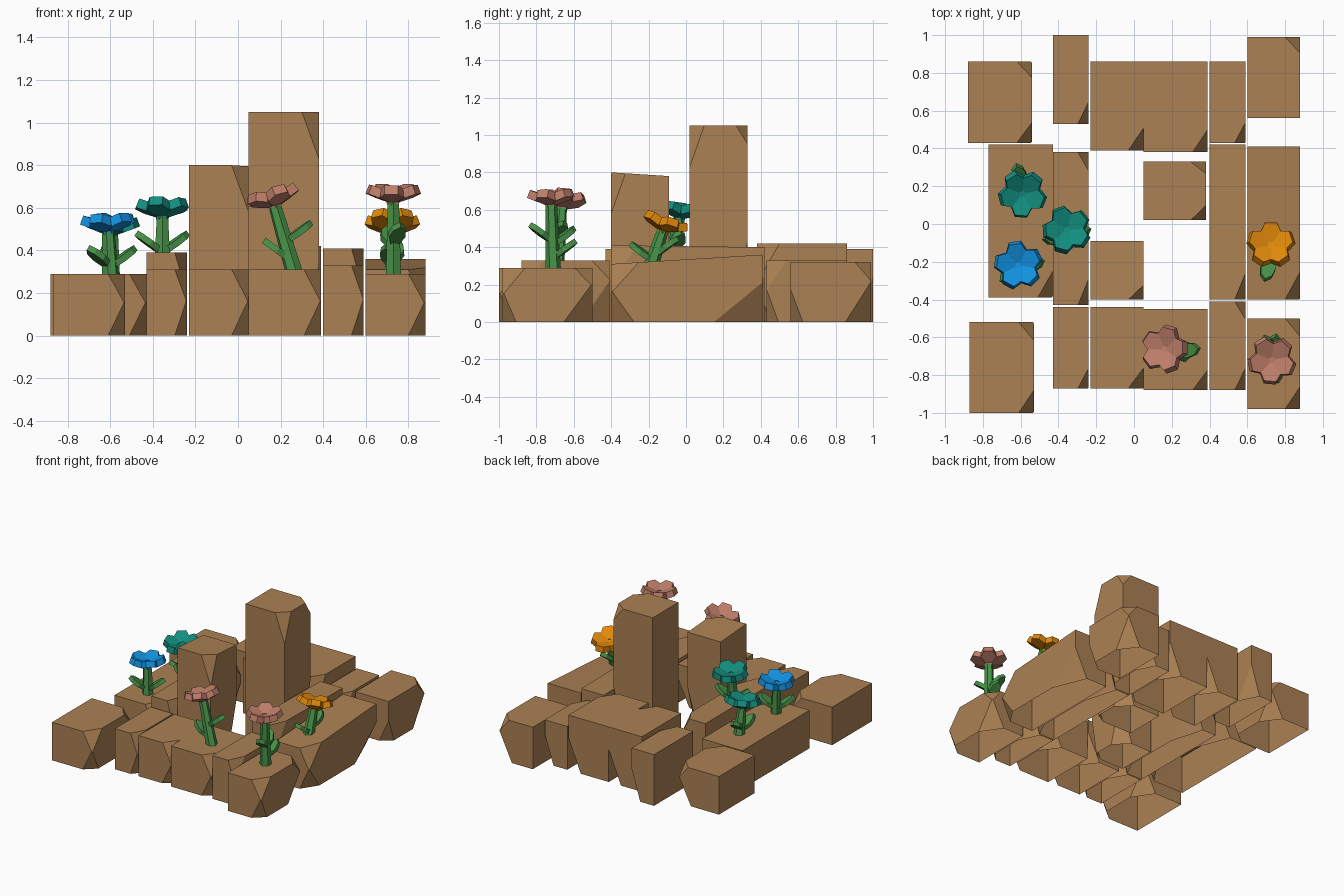
import bpy, bmesh, math
from mathutils import Vector, Matrix

cube = bpy.data.objects.get("Cube")
if cube:
    bpy.data.objects.remove(cube, do_unlink=True)


def material(name, color):
    m = bpy.data.materials.new(name)
    m.use_nodes = True
    m.diffuse_color = (*color, 1)
    m.node_tree.nodes["Principled BSDF"].inputs["Base Color"].default_value = (*color, 1)
    return m


earth = material("brown_earth", (0.41, 0.22, 0.087))
green = material("leaf_green", (0.065, 0.29, 0.065))
teal = material("teal_petal", (0.006, 0.27, 0.21))
blue = material("blue_petal", (0.006, 0.29, 0.76))
orange = material("orange_petal", (0.75, 0.25, 0.003))
pink = material("dusty_pink_petal", (0.52, 0.21, 0.145))


def finish(bm, name, mat):
    bmesh.ops.recalc_face_normals(bm, faces=bm.faces)
    mesh = bpy.data.meshes.new(name)
    bm.to_mesh(mesh)
    bm.free()
    mesh.materials.append(mat)
    ob = bpy.data.objects.new(name, mesh)
    bpy.context.collection.objects.link(ob)
    return ob


def chip(bm, corner, size):
    """Slice off a box corner; size is signed, pointing into the box."""
    c = Vector(corner)
    a, b, d = (c + Vector([size[i] if i == k else 0 for i in range(3)]) for k in range(3))
    n = (b - a).cross(d - a).normalized()
    if n.dot(c - a) < 0:
        n = -n
    geom = bm.verts[:] + bm.edges[:] + bm.faces[:]
    bmesh.ops.bisect_plane(bm, geom=geom, dist=1e-5, plane_co=a, plane_no=n, clear_outer=True)
    bmesh.ops.holes_fill(bm, edges=[e for e in bm.edges if e.is_boundary], sides=0)


def block(name, x0, x1, y0, y1, front_h, back_h, chips):
    """Hollow stone with chipped corners on its +x side and an open underside."""
    bm = bmesh.new()
    bmesh.ops.create_cube(bm, size=1)
    for v in bm.verts:
        h = front_h if v.co.y < 0 else back_h
        v.co = (x1 if v.co.x > 0 else x0, y1 if v.co.y > 0 else y0, h if v.co.z > 0 else 0)
    w, d = x1 - x0, y1 - y0
    low = 0.12 + 0.3 * front_h
    dx = min(0.08, 0.3 * w)
    if "F" in chips:
        chip(bm, (x1, y0, front_h), (-dx, 0.25 * d if d < 0.6 else 0.14, -min(0.22, front_h * 0.5)))
    if "B" in chips:
        chip(bm, (x1, y1, back_h), (-dx, -0.2 * d if d < 0.6 else -0.1, -0.1))
    chip(bm, (x1, y0, 0), (-dx, 0.15 * d, low * 0.8))
    chip(bm, (x1, y1, 0), (-dx * 1.3, -0.32 * d, low))
    bm.normal_update()
    under = [f for f in bm.faces if all(v.co.z < 1e-4 for v in f.verts)]
    bmesh.ops.delete(bm, geom=under, context="FACES")
    finish(bm, name, earth)


blocks = [
    ("front_left_stone", -.87, -.53, -1, -.52, .29, .29, "FB"),
    ("front_stone_a", -.43, -.24, -.87, -.44, .31, .31, "F"),
    ("front_stone_b", -.23, .05, -.87, -.44, .31, .31, "F"),
    ("front_stone_c", .05, .39, -.88, -.45, .31, .31, "F"),
    ("front_stone_d", .4, .59, -.88, -.41, .33, .33, "FB"),
    ("front_right_stone", .6, .88, -.98, -.5, .29, .29, "FB"),
    ("left_slab", -.77, -.43, -.39, .42, .29, .29, "F"),
    ("inner_left_slab", -.43, -.24, -.43, .38, .39, .39, "FB"),
    ("short_pillar", -.23, .05, -.4, -.09, .8, .78, "F"),
    ("tall_pillar", .05, .38, .02, .33, 1.05, 1.05, "FB"),
    ("inner_right_slab", .4, .59, -.4, .42, .41, .4, "F"),
    ("right_slab", .6, .88, -.4, .41, .31, .36, "F"),
    ("back_left_stone", -.88, -.54, .43, .86, .29, .29, "FB"),
    ("back_stone_a", -.43, -.24, .53, 1, .39, .39, "F"),
    ("back_stone_b", -.23, .05, .39, .86, .42, .42, "F"),
    ("back_stone_c", .05, .39, .38, .86, .42, .42, "F"),
    ("back_stone_d", .4, .59, .43, .86, .33, .33, "F"),
    ("back_right_stone", .6, .88, .56, .99, .32, .32, "B"),
]
for row in blocks:
    block(*row)


def plate(bm, outline, thick, matrix):
    """Thick flat plate from a half outline of (distance, half width)."""
    pts = outline + [(r, -w) for r, w in reversed(outline) if w > 0]
    rings = [[bm.verts.new(matrix @ Vector((r, w, z))) for r, w in pts]
             for z in (-thick / 2, thick / 2)]
    bm.faces.new(rings[0][::-1])
    bm.faces.new(rings[1])
    for i in range(len(pts)):
        j = (i + 1) % len(pts)
        bm.faces.new((rings[0][i], rings[0][j], rings[1][j], rings[1][i]))


PETAL = [(.025, .02), (.078, .055), (.128, .032)]
LEAF = [(.0, .015), (.075, .04), (.125, .03), (.155, 0)]


def flower(name, base, top, mat, spin, leaves):
    base, top = Vector(base), Vector(top)
    axis = top - base
    turn = axis.to_track_quat("Z", "Y").to_matrix().to_4x4()

    # Stem
    bm = bmesh.new()
    bmesh.ops.create_cone(bm, cap_ends=True, segments=6, radius1=.042, radius2=.03,
                          depth=axis.length + .04,
                          matrix=Matrix.Translation((base + top) / 2 - axis.normalized() * .02) @ turn)
    finish(bm, name + "_stem", green)

    # Leaves: (heading in degrees, position along the stem)
    bm = bmesh.new()
    for heading, t in leaves:
        plate(bm, LEAF, .03, Matrix.Translation(base + axis * t)
              @ Matrix.Rotation(math.radians(heading), 4, "Z")
              @ Matrix.Rotation(math.radians(-36), 4, "Y"))
    finish(bm, name + "_leaves", green)

    # Head: five raised petals around a flat centre
    bm = bmesh.new()
    head = Matrix.Translation(top) @ turn
    for k in range(5):
        plate(bm, PETAL, .045, head @ Matrix.Rotation(math.radians(spin + 72 * k), 4, "Z")
              @ Matrix.Rotation(math.radians(-22), 4, "Y"))
    bmesh.ops.create_cone(bm, cap_ends=True, segments=5, radius1=.03, radius2=.042, depth=.05,
                          matrix=head @ Matrix.Rotation(math.radians(spin + 36), 4, "Z"))
    finish(bm, name + "_petals", mat)


flower("blue_flower", (-.6, -.23, .29), (-.61, -.22, .5), blue, 90, [(215, .15), (15, .15)])
flower("left_teal_flower", (-.59, .2, .29), (-.59, .165, .49), teal, 50, [(105, .2), (250, .1)])
flower("inner_teal_flower", (-.355, -.06, .39), (-.355, -.035, .57), teal, 75, [(15, .0), (190, .0)])
flower("orange_flower", (.725, -.18, .32), (.725, -.12, .5), orange, 270, [(80, .2), (255, .05)])
flower("inner_pink_flower", (.26, -.69, .31), (.17, -.665, .62), pink, 180, [(10, .42), (180, .15)])
flower("corner_pink_flower", (.73, -.71, .29), (.73, -.72, .64), pink, 265, [(108, .35), (285, .4), (80, .15)])
